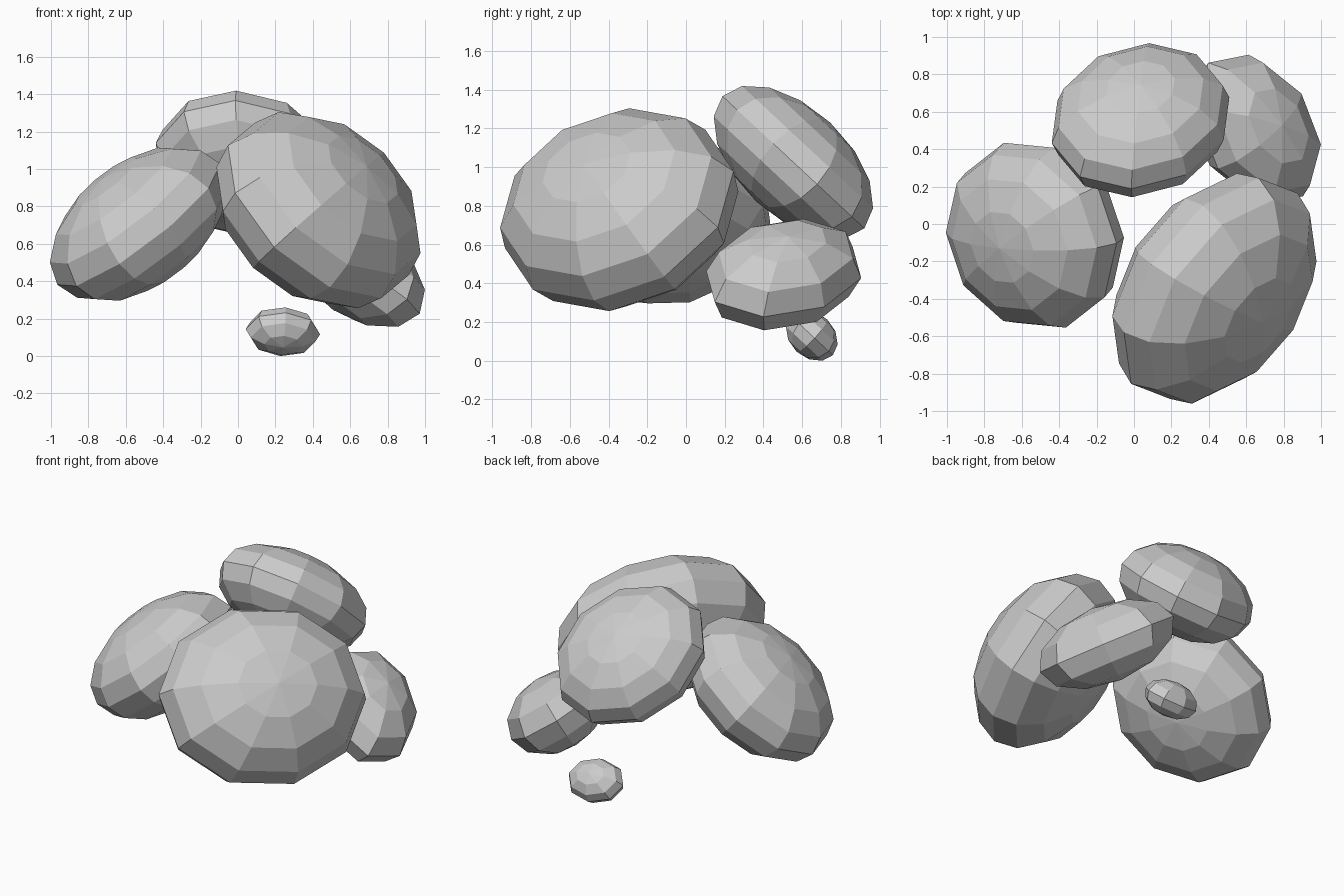
import bpy, bmesh, math
from mathutils import Vector, Matrix

if "Cube" in bpy.data.objects:
    bpy.data.objects.remove(bpy.data.objects["Cube"])


def clump(name, centre, pole, long_axis, radii, segs=10, bands=8, turn=0):
    """Flat-shaded flattened ball: pole is the thin direction, radii = (long, cross, thin)."""
    n = Vector(pole).normalized()
    u = Vector(long_axis)
    u = (u - u.dot(n) * n).normalized()
    v = n.cross(u)
    rot = Matrix((u, v, n)).transposed().to_4x4()
    bm = bmesh.new()
    bmesh.ops.create_uvsphere(bm, u_segments=segs, v_segments=bands, radius=1)
    bm.transform(rot @ Matrix.Diagonal((*radii, 1)) @ Matrix.Rotation(math.radians(turn), 4, 'Z'))
    mesh = bpy.data.meshes.new(name)
    bm.to_mesh(mesh)
    bm.free()
    ob = bpy.data.objects.new(name, mesh)
    ob.location = centre
    bpy.context.collection.objects.link(ob)
    return ob


# Large clumps: front right, left, upper back
clump("clump_front_right", (0.43, -0.345, 0.78), (0.655, -0.465, 0.60),
      (0.595, 0.803, -0.025), (0.685, 0.59, 0.395), turn=9)
clump("clump_left", (-0.53, -0.06, 0.705), (-0.595, -0.22, 0.775),
      (0.79, 0, 0.615), (0.545, 0.52, 0.32), turn=13)
clump("clump_top_back", (0.035, 0.555, 1.025), (0, 0.68, 0.73),
      (0.616, 0.575, -0.536), (0.525, 0.46, 0.28), turn=18)

# Smaller, coarser clumps: right back and the tiny low one
clump("clump_right_back", (0.65, 0.505, 0.445), (0.58, 0.09, 0.81),
      (-0.51, 0.77, 0.35), (0.46, 0.335, 0.245), 8, 6)
clump("clump_small_low", (0.24, 0.65, 0.13), (0, 0.68, 0.73),
      (1, 0.05, -0.1), (0.20, 0.15, 0.115), 8, 6)
